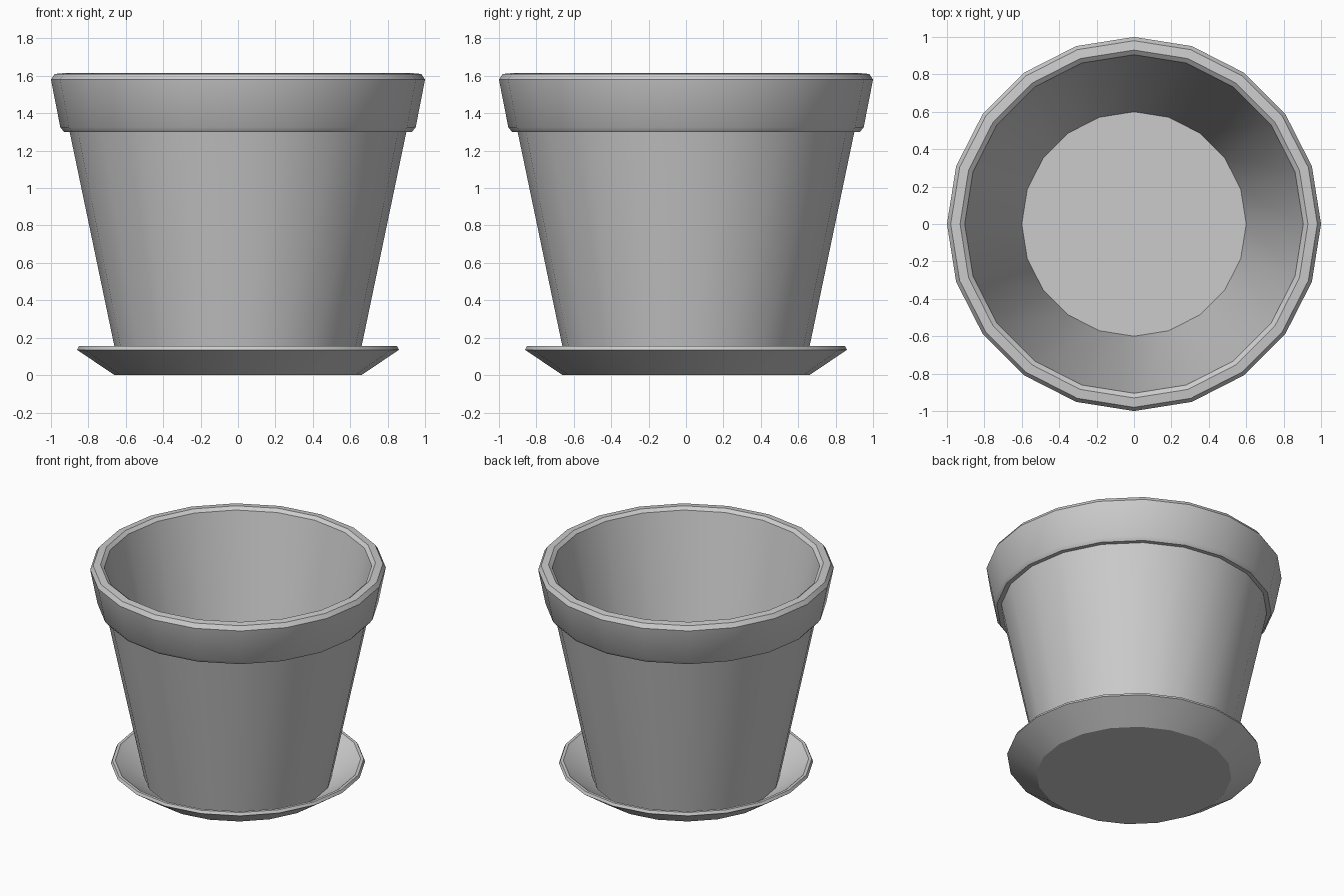
import bpy, bmesh
from math import cos, sin, pi, radians

if "Cube" in bpy.data.objects:
    bpy.data.objects.remove(bpy.data.objects["Cube"])

SIDES = 20


def lathe(name, profile):
    """Revolve a closed (radius, z) profile whose two ends are capped by flat discs."""
    bm = bmesh.new()
    rings = []
    for r, z in profile:
        rings.append([bm.verts.new((r * cos(2 * pi * i / SIDES),
                                    r * sin(2 * pi * i / SIDES), z))
                      for i in range(SIDES)])
    for a, b in zip(rings, rings[1:]):
        for i in range(SIDES):
            j = (i + 1) % SIDES
            bm.faces.new((a[i], a[j], b[j], b[i]))
    bm.faces.new(rings[0][::-1])
    bm.faces.new(rings[-1])
    bmesh.ops.recalc_face_normals(bm, faces=bm.faces)
    mesh = bpy.data.meshes.new(name)
    bm.to_mesh(mesh)
    bm.free()
    obj = bpy.data.objects.new(name, mesh)
    bpy.context.collection.objects.link(obj)
    bpy.ops.object.select_all(action='DESELECT')
    obj.select_set(True)
    bpy.context.view_layer.objects.active = obj
    bpy.ops.object.shade_smooth_by_angle(angle=radians(30))
    return obj


# Saucer: base, flared outside, thin lip, sloped inside down to its floor
lathe("saucer", [(0.66, 0.0), (0.86, 0.135), (0.85, 0.155), (0.83, 0.155),
                 (0.815, 0.143), (0.64, 0.03)])

# Pot: tapered wall, overhanging bevelled rim, inner wall down to the floor
lathe("pot", [(0.635, 0.03), (0.90, 1.30), (0.93, 1.30), (0.95, 1.325),
              (1.0, 1.58), (0.98, 1.61), (0.93, 1.615), (0.905, 1.595),
              (0.60, 0.14)])
